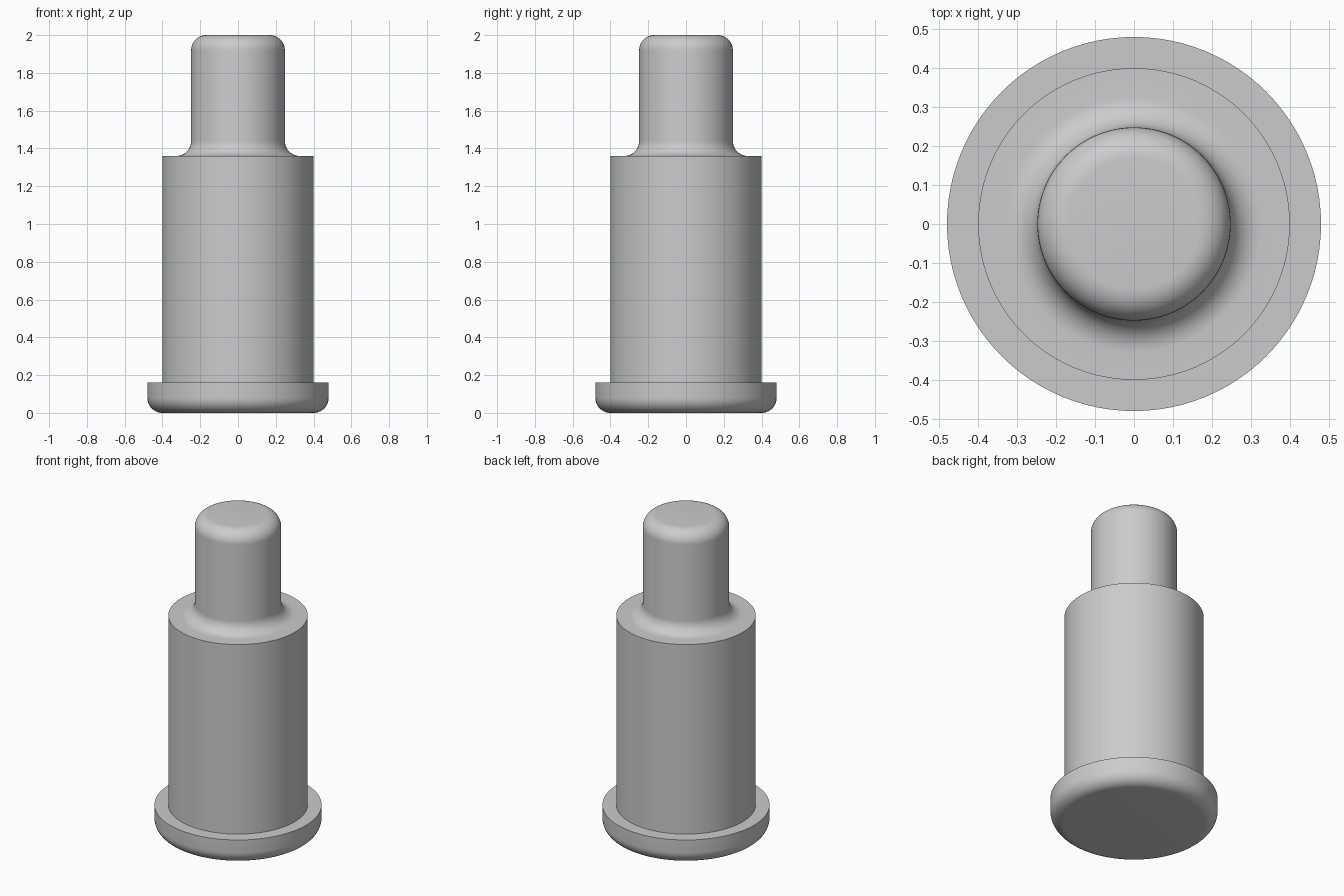
import bpy, bmesh, math

if "Cube" in bpy.data.objects:
    bpy.data.objects.remove(bpy.data.objects["Cube"])

SEGMENTS = 96
FILLET = 0.08
FLANGE_R, BODY_R, PIN_R = 0.48, 0.40, 0.248
FLANGE_Z, BODY_Z, TOP_Z = 0.16, 1.36, 2.0


def arc(cx, cz, start, end, steps=10):
    """Points of a fillet arc in the radius/height plane."""
    angles = [math.radians(start + (end - start) * i / steps) for i in range(steps + 1)]
    return [(cx + FILLET * math.cos(a), cz + FILLET * math.sin(a)) for a in angles]


# Half outline, from the underside centre to the top centre
profile = [(0, 0)]
profile += arc(FLANGE_R - FILLET, FILLET, -90, 0)             # rounded flange rim
profile += [(FLANGE_R, FLANGE_Z), (BODY_R, FLANGE_Z), (BODY_R, BODY_Z)]
profile += arc(PIN_R + FILLET, BODY_Z + FILLET, 270, 180)     # concave pin root
profile += arc(PIN_R - FILLET, TOP_Z - FILLET, 0, 90)         # rounded pin tip
profile += [(0, TOP_Z)]

# Turn the outline around the vertical axis
bm = bmesh.new()
verts = [bm.verts.new((r, 0, z)) for r, z in profile]
edges = [bm.edges.new(pair) for pair in zip(verts, verts[1:])]
bmesh.ops.spin(bm, geom=verts + edges, cent=(0, 0, 0), axis=(0, 0, 1),
               angle=math.tau, steps=SEGMENTS, use_duplicate=False)
bmesh.ops.remove_doubles(bm, verts=bm.verts, dist=1e-5)
bmesh.ops.recalc_face_normals(bm, faces=bm.faces)
mesh = bpy.data.meshes.new("stepped_pin")
bm.to_mesh(mesh)
bm.free()

pin = bpy.data.objects.new("stepped_pin", mesh)
bpy.context.collection.objects.link(pin)

# Plain grey metal
grey = bpy.data.materials.new("grey_metal")
grey.diffuse_color = (0.6, 0.6, 0.6, 1)
grey.use_nodes = True
grey.node_tree.nodes["Principled BSDF"].inputs["Base Color"].default_value = grey.diffuse_color
mesh.materials.append(grey)

# Smooth walls and fillets, crisp shoulders
bpy.context.view_layer.objects.active = pin
pin.select_set(True)
bpy.ops.object.shade_smooth_by_angle(angle=math.radians(30))
